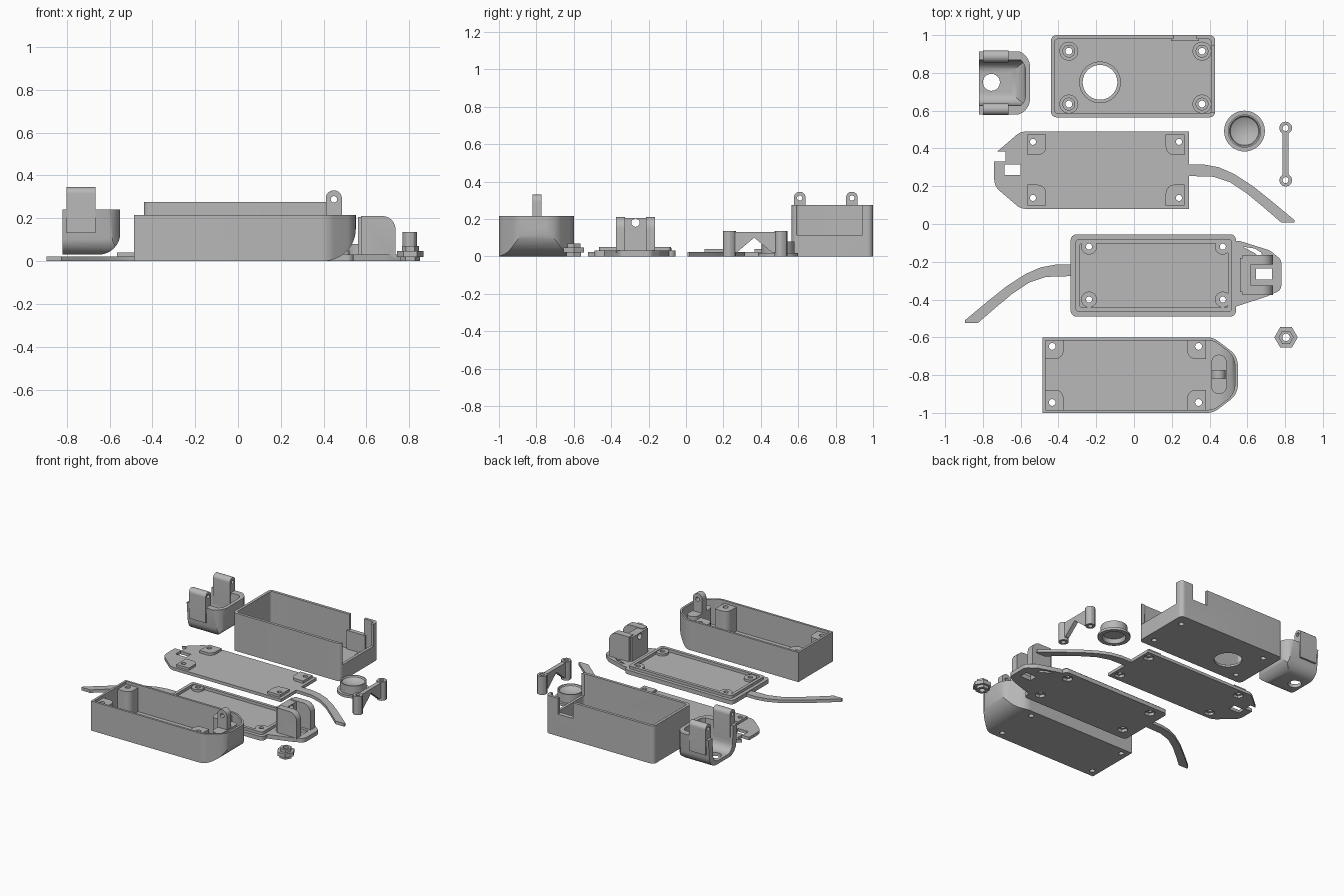
import bpy, bmesh, math
from mathutils import Vector

old = bpy.data.objects.get("Cube")
if old:
    bpy.data.objects.remove(old, do_unlink=True)

grey = bpy.data.materials.new("plain grey")
grey.use_nodes = True
tone = (0.48, 0.48, 0.48, 1)
grey.diffuse_color = tone
grey.node_tree.nodes["Principled BSDF"].inputs["Base Color"].default_value = tone


def finish(name, bm):
    bmesh.ops.remove_doubles(bm, verts=bm.verts, dist=1e-5)
    bmesh.ops.recalc_face_normals(bm, faces=bm.faces)
    mesh = bpy.data.meshes.new(name)
    bm.to_mesh(mesh)
    bm.free()
    mesh.materials.append(grey)
    ob = bpy.data.objects.new(name, mesh)
    bpy.context.collection.objects.link(ob)
    return ob


def fillet(corners, n=8):
    """Outline from (x, y, radius) corners."""
    out = []
    for i, c in enumerate(corners):
        p = Vector(c[:2])
        r = c[2] if len(c) > 2 else 0
        if not r:
            out.append(p)
            continue
        a = (Vector(corners[i - 1][:2]) - p).normalized()
        b = (Vector(corners[(i + 1) % len(corners)][:2]) - p).normalized()
        half = a.angle(b) / 2
        mid = p + (a + b).normalized() * r / math.sin(half)
        t = r / math.tan(half)
        va, vb = p + a * t - mid, p + b * t - mid
        out += [mid + va.lerp(vb, k / n).normalized() * r for k in range(n + 1)]
    return out


def rect(x0, x1, y0, y1, r=0):
    return fillet([(x0, y0, r), (x1, y0, r), (x1, y1, r), (x0, y1, r)])


def disc(x, y, r, n=32):
    return [(x + r * math.cos(k * math.tau / n), y + r * math.sin(k * math.tau / n)) for k in range(n)]


def prism(name, outline, h0, h1, axis="z"):
    place = {"z": lambda a, b, h: (a, b, h), "x": lambda a, b, h: (h, a, b), "y": lambda a, b, h: (a, h, b)}[axis]
    bm = bmesh.new()
    lo, hi = ([bm.verts.new(place(p[0], p[1], h)) for p in outline] for h in (h0, h1))
    bm.faces.new(lo)
    bm.faces.new(hi)
    for i in range(len(lo)):
        bm.faces.new((lo[i - 1], lo[i], hi[i], hi[i - 1]))
    return finish(name, bm)


def combine(ob, other, op):
    mod = ob.modifiers.new("shape", "BOOLEAN")
    mod.operation, mod.solver, mod.object = op, "EXACT", other
    bpy.context.view_layer.objects.active = ob
    bpy.ops.object.modifier_apply(modifier=mod.name)
    bpy.data.objects.remove(other, do_unlink=True)


def add(ob, *args):
    combine(ob, prism("joined", *args), "UNION")


def cut(ob, *args):
    combine(ob, prism("cutter", *args), "DIFFERENCE")


def keep(ob, *args):
    combine(ob, prism("limit", *args), "INTERSECT")


def grid(xs, ys):
    return [(x, y) for x in xs for y in ys]


def strap(ob, x, y, s):
    """Curved flat tail leaving a plate edge in direction s."""
    top = [(-0.03, 0.03), (0.08, 0.03), (0.16, 0.015), (0.24, -0.02), (0.34, -0.085), (0.44, -0.165), (0.56, -0.265)]
    low = [(0.56, -0.278), (0.49, -0.278), (0.4, -0.2), (0.31, -0.125), (0.22, -0.065), (0.13, -0.035), (-0.03, -0.03)]
    add(ob, [(x + s * a, y + b) for a, b in top + low], 0, 0.022)


# Open case with bosses, button opening and notched walls
case = prism("case", rect(-0.44, 0.43, 0.565, 1, 0.03), 0, 0.275)
cut(case, rect(-0.42, 0.41, 0.585, 0.98, 0.02), 0.025, 0.4)
add(case, rect(0.195, 0.345, 0.968, 0.99), 0.01, 0.16)
for x, y in grid((-0.345, 0.36), (0.635, 0.915)):
    add(case, disc(x, y, 0.05), 0.01, 0.04)
    add(case, disc(x, y, 0.034), 0.02, 0.055)
    cut(case, disc(x, y, 0.018), -0.1, 0.2)
cut(case, disc(-0.18, 0.75, 0.092), -0.1, 0.2)
cut(case, disc(-0.18, 0.75, 0.108), 0.015, 0.1)
cut(case, rect(0.39, 0.5, 0.59, 0.945), 0.115, 0.4)
cut(case, rect(0.21, 0.33, 0.95, 1.1), 0.16, 0.4)

# Curved cup with two hinge ears
cup = prism("hinge_cup", fillet([(-0.82, 0.575), (-0.55, 0.575, 0.09), (-0.55, 0.92, 0.09), (-0.82, 0.92)]), 0.03, 0.24)
keep(cup, fillet([(-0.9, 0.03), (-0.55, 0.03, 0.1), (-0.55, 0.3), (-0.9, 0.3)]), 0.4, 1.1, "y")
keep(cup, fillet([(0.6, 0.03, 0.08), (0.895, 0.03, 0.08), (0.92, 0.3), (0.575, 0.3)]), -0.9, -0.4, "x")
hollow = prism("hollow", fillet([(-0.9, 0.61), (-0.575, 0.61, 0.07), (-0.575, 0.885, 0.07), (-0.9, 0.885)]), 0.055, 0.4)
keep(hollow, fillet([(-1, 0.055), (-0.575, 0.055, 0.08), (-0.575, 0.5), (-1, 0.5)]), 0.4, 1.1, "y")
keep(hollow, fillet([(0.64, 0.055, 0.06), (0.855, 0.055, 0.06), (0.885, 0.5), (0.61, 0.5)]), -1, -0.4, "x")
combine(cup, hollow, "DIFFERENCE")
for y in (0.608, 0.887):
    add(cup, fillet([(y - 0.031, 0.13), (y + 0.031, 0.13), (y + 0.031, 0.345, 0.03), (y - 0.031, 0.345, 0.03)]), -0.8, -0.665, "x")
    cut(cup, disc(y, 0.312, 0.014), -0.9, -0.5, "x")
cut(cup, disc(-0.755, 0.75, 0.045), -0.1, 0.1)

# Flat cover plate with tail
cover = prism("cover_plate", fillet([(-0.6, 0.49, 0.08), (-0.74, 0.37, 0.06), (-0.74, 0.2, 0.08), (-0.6, 0.08, 0.08),
                                     (0.29, 0.08), (0.29, 0.49)]), 0, 0.022)
strap(cover, 0.29, 0.285, 1)
for x, y in grid((-0.535, 0.238), (0.138, 0.435)):
    sx, sy = (1 if x < 0 else -1), (1 if y < 0.3 else -1)
    a, b = x - sx * 0.03, y - sy * 0.04
    add(cover, fillet([(a, b), (a + sx * 0.1, b), (a + sx * 0.1, b + sy * 0.11, 0.045), (a, b + sy * 0.11)]), 0.01, 0.04)
    cut(cover, disc(x, y, 0.016), -0.1, 0.1)
    cut(cover, disc(x, y, 0.036, 6), -0.1, 0.018)
cut(cover, rect(-0.9, -0.68, 0.33, 0.385), -0.1, 0.1)
cut(cover, rect(-0.685, -0.6, 0.26, 0.315), -0.1, 0.1)

# Base plate with raised rim, tail, nose and clevis tower
base = prism("base_plate", rect(-0.335, 0.54, -0.49, -0.055, 0.03), 0, 0.03)
add(base, fillet([(0.45, -0.09), (0.56, -0.09), (0.72, -0.14, 0.05), (0.78, -0.19, 0.04), (0.78, -0.35, 0.04),
                  (0.7, -0.385, 0.05), (0.53, -0.44), (0.45, -0.44)]), 0, 0.03)
rim = prism("rim", rect(-0.31, 0.52, -0.465, -0.08, 0.02), 0.02, 0.05)
cut(rim, rect(-0.288, 0.498, -0.443, -0.102, 0.015), 0, 0.1)
combine(base, rim, "UNION")
strap(base, -0.335, -0.245, -1)
for x, y in grid((-0.238, 0.47), (-0.4, -0.12)):
    add(base, disc(x, y, 0.042), 0.02, 0.046)
    cut(base, disc(x, y, 0.016), -0.1, 0.1)
    cut(base, disc(x, y, 0.036, 6), -0.1, 0.02)
cut(base, [(0.575, -0.12), (0.64, -0.13), (0.675, -0.152), (0.68, -0.19), (0.64, -0.155)], -0.1, 0.1)
cut(base, rect(0.645, 0.73, -0.295, -0.235), -0.1, 0.1)
add(base, rect(0.56, 0.62, -0.36, -0.18), 0.02, 0.205)
for y in (-0.375, -0.215):
    add(base, fillet([(0.575, 0.02), (0.735, 0.02), (0.735, 0.21, 0.06), (0.575, 0.21)]), y, y + 0.05, "y")
cut(base, disc(-0.27, 0.18, 0.022), 0.4, 0.9, "x")

# Deep tray with rounded nose
def tray_shell(name, d, z0, z1):
    ob = prism(name, fillet([(-0.485 + d, -1 + d), (0.42, -1 + d, 0.1), (0.55 - d, -0.9, 0.1), (0.55 - d, -0.7, 0.1),
                             (0.42, -0.6 - d, 0.1), (-0.485 + d, -0.6 - d)]), z0, z1)
    keep(ob, fillet([(-0.7, z0), (0.55 - d, z0, 0.15 - d), (0.55 - d, 0.5), (-0.7, 0.5)], 14), -1.2, -0.4, "y")
    return ob


tray = tray_shell("tray", 0, 0, 0.215)
combine(tray, tray_shell("hollow", 0.016, 0.02, 0.4), "DIFFERENCE")
for x, y in grid((-0.433, 0.342), (-0.945, -0.648)):
    sx, sy = (1 if x < 0 else -1), (1 if y < -0.8 else -1)
    a, b = x - sx * 0.04, y - sy * 0.043
    add(tray, fillet([(a, b), (a + sx * 0.1, b), (a + sx * 0.1, b + sy * 0.11, 0.045), (a, b + sy * 0.11)]), 0.01, 0.195)
    cut(tray, disc(x, y, 0.018), -0.1, 0.4)
add(tray, rect(0.41, 0.49, -0.9, -0.692, 0.038), 0.06, 0.195)
add(tray, fillet([(0.41, 0.18), (0.485, 0.18), (0.485, 0.33, 0.037), (0.41, 0.33, 0.037)]), -0.82, -0.772, "y")
cut(tray, disc(0.448, 0.288, 0.015), -0.9, -0.7, "y")

# Dished push button, turned from a profile
bm = bmesh.new()
path = [(0, 0.05), (0.045, 0.054), (0.075, 0.07), (0.08, 0.08), (0.088, 0.08), (0.088, 0.018), (0.108, 0.018),
        (0.108, 0), (0.078, 0), (0.07, 0.03), (0, 0.03)]
ring = [bm.verts.new((r, 0, z)) for r, z in path]
edges = [bm.edges.new(pair) for pair in zip(ring, ring[1:])]
bmesh.ops.spin(bm, geom=ring + edges, cent=(0, 0, 0), axis=(0, 0, 1), angle=math.tau, steps=40)
bmesh.ops.translate(bm, verts=bm.verts, vec=(0.585, 0.492, 0))
button = finish("button", bm)

# Link: two sleeves joined by an arched web
link = prism("link", [(0.23, 0.13), (0.23, 0.02), (0.27, 0.02), (0.365, 0.1), (0.46, 0.02), (0.5, 0.02), (0.5, 0.13)],
             0.787, 0.818, "x")
for y in (0.232, 0.508):
    add(link, disc(0.803, y, 0.034, 12), 0, 0.135)
    cut(link, disc(0.803, y, 0.016), -0.1, 0.3)

# Stepped hexagonal nut
nut = prism("hex_nut", disc(0.805, -0.6, 0.062, 6), 0.02, 0.048)
for r, z0, z1, n in ((0.045, 0, 0.03, 6), (0.04, 0.04, 0.07, 6)):
    add(nut, disc(0.805, -0.6, r, n), z0, z1)
cut(nut, disc(0.805, -0.6, 0.02), -0.1, 0.2)

# Smooth curved walls, keep hard edges
bpy.ops.object.select_all(action="DESELECT")
for ob in (case, cup, cover, base, tray, button, link, nut):
    ob.select_set(True)
    bpy.context.view_layer.objects.active = ob
bpy.ops.object.shade_smooth_by_angle(angle=math.radians(30))
